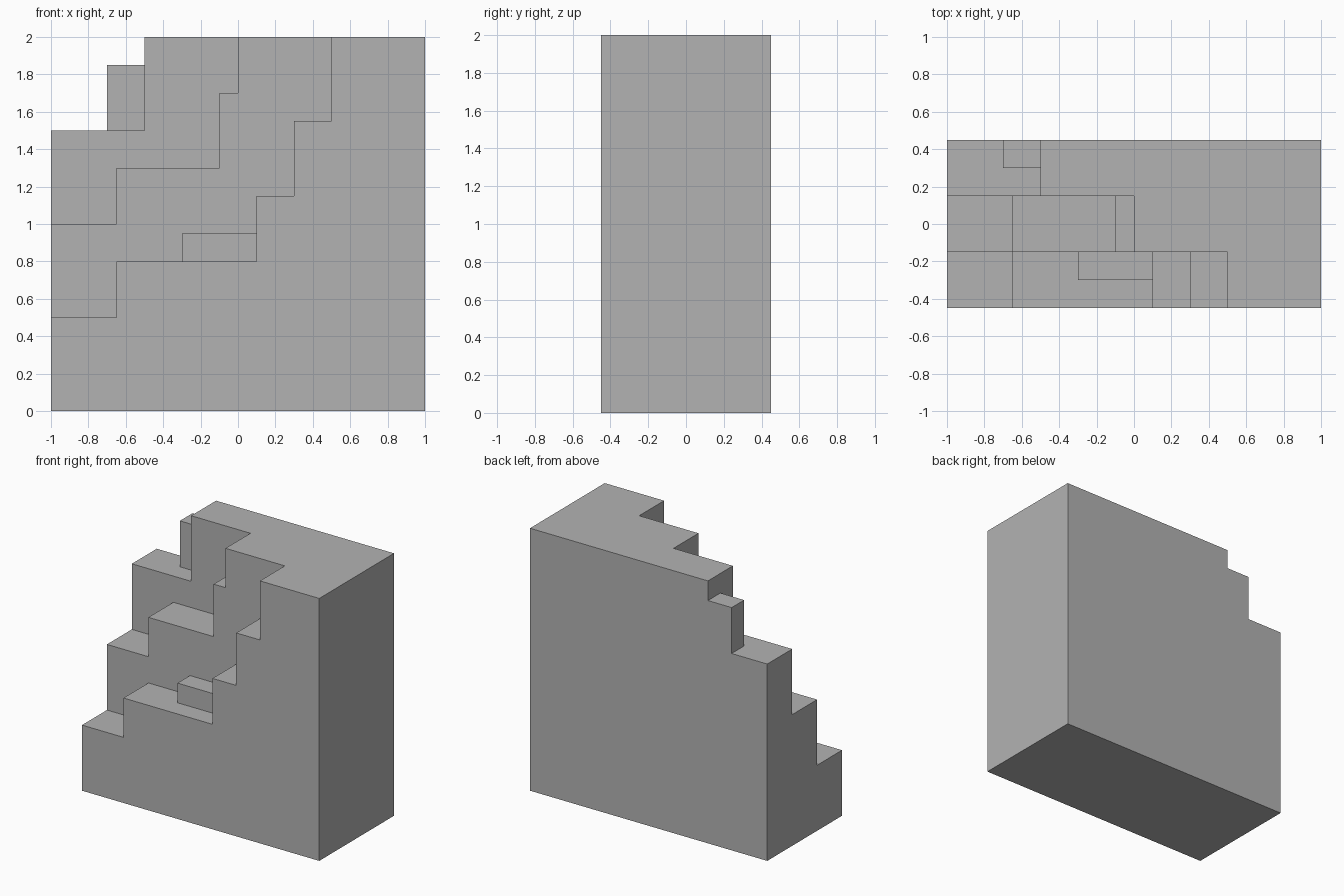
import bpy
import bmesh
from math import radians

cube = bpy.data.objects.get("Cube")
if cube:
    bpy.data.objects.remove(cube, do_unlink=True)

stone = bpy.data.materials.new("stone_grey")
stone.use_nodes = True
colour = (0.45, 0.45, 0.45, 1)
stone.diffuse_color = colour
stone.node_tree.nodes["Principled BSDF"].inputs["Base Color"].default_value = colour


def prism(name, profile, y0, y1):
    """Extrude an x-z outline from y0 to y1."""
    bm = bmesh.new()
    face = bm.faces.new([bm.verts.new((x, y0, z)) for x, z in profile])
    geom = bmesh.ops.extrude_face_region(bm, geom=[face])["geom"]
    moved = [v for v in geom if isinstance(v, bmesh.types.BMVert)]
    bmesh.ops.translate(bm, verts=moved, vec=(0, y1 - y0, 0))
    bmesh.ops.recalc_face_normals(bm, faces=bm.faces)
    mesh = bpy.data.meshes.new(name)
    bm.to_mesh(mesh)
    bm.free()
    mesh.materials.append(stone)
    obj = bpy.data.objects.new(name, mesh)
    bpy.context.collection.objects.link(obj)
    return obj


def stairs(name, steps, y0, y1):
    """Slab from the tall left side down; steps are (right edge x, top z)."""
    outline = [(-1, 0), (1, 0)]
    right = 1
    for x, z in steps:
        outline += [(right, z), (x, z)]
        right = x
    return prism(name, outline[:-1] + [(-1, steps[-1][1])], y0, y1)


def block(name, x0, x1, y0, y1, z0, z1):
    return prism(name, [(x0, z0), (x1, z0), (x1, z1), (x0, z1)], y0, y1)


# Three stepped slabs, each taller than the one in front
body = stairs("stepped_block", [(-0.5, 2), (-1, 1.5)], 0.15, 0.45)
parts = [
    stairs("middle_steps", [(0, 2), (-0.1, 1.7), (-0.65, 1.3), (-1, 1)], -0.15, 0.15),
    stairs("front_steps", [(0.5, 2), (0.3, 1.55), (0.1, 1.15), (-0.65, 0.8), (-1, 0.5)],
           -0.45, -0.15),
    # Small ledges in the corners
    block("front_ledge", -0.3, 0.1, -0.3, -0.15, 0.8, 0.95),
    block("back_ledge", -0.7, -0.5, 0.3, 0.45, 1.5, 1.85),
]

# Merge everything into one solid
for part in parts:
    union = body.modifiers.new("union_" + part.name, 'BOOLEAN')
    union.operation = 'UNION'
    union.solver = 'EXACT'
    union.object = part
bpy.context.view_layer.update()
merged = bpy.data.meshes.new_from_object(
    body.evaluated_get(bpy.context.evaluated_depsgraph_get()))
body.modifiers.clear()
body.data = merged
for part in parts:
    bpy.data.objects.remove(part, do_unlink=True)

# Clear the seams left on flush faces
bm = bmesh.new()
bm.from_mesh(merged)
bmesh.ops.remove_doubles(bm, verts=bm.verts, dist=0.0001)
bmesh.ops.dissolve_limit(bm, angle_limit=radians(1), verts=bm.verts, edges=bm.edges)
bm.to_mesh(merged)
bm.free()
